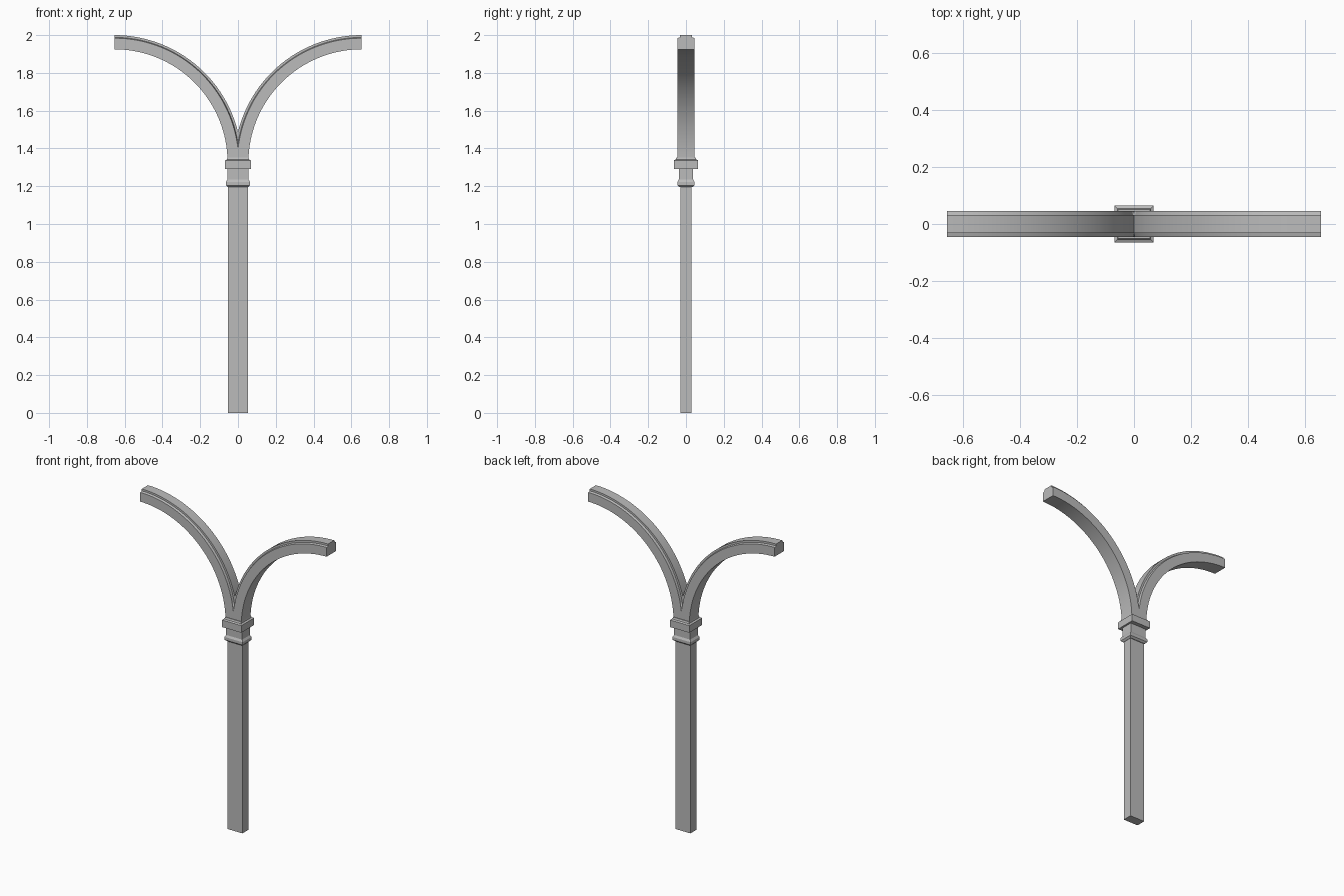
import bpy
import bmesh
from math import cos, sin, pi, radians
from mathutils import Vector

cube = bpy.data.objects.get("Cube")
if cube:
    bpy.data.objects.remove(cube, do_unlink=True)

stone = bpy.data.materials.new("grey stone")
stone.use_nodes = True
GREY = (0.5, 0.5, 0.5, 1.0)
stone.diffuse_color = GREY
stone.node_tree.nodes["Principled BSDF"].inputs["Base Color"].default_value = GREY


def finish(name, bm):
    bmesh.ops.recalc_face_normals(bm, faces=bm.faces)
    mesh = bpy.data.meshes.new(name)
    bm.to_mesh(mesh)
    bm.free()
    mesh.materials.append(stone)
    obj = bpy.data.objects.new(name, mesh)
    bpy.context.collection.objects.link(obj)
    return obj


def stack(name, levels):
    """Rectangular block lofted through levels of (half x, half y, z)."""
    bm = bmesh.new()
    rings = [[bm.verts.new((sx * hx, sy * hy, z))
              for sx, sy in ((-1, -1), (1, -1), (1, 1), (-1, 1))]
             for hx, hy, z in levels]
    for low, high in zip(rings, rings[1:]):
        for i in range(4):
            j = (i + 1) % 4
            bm.faces.new((low[i], low[j], high[j], high[i]))
    bm.faces.new(rings[0][::-1])
    bm.faces.new(rings[-1])
    return finish(name, bm)


# Post and capital mouldings
stack("post_shaft", [(0.052, 0.03, 0), (0.052, 0.03, 1.21)])
stack("lower_collar", [(0.054, 0.034, 1.195), (0.064, 0.045, 1.205),
                       (0.064, 0.045, 1.223), (0.056, 0.038, 1.235)])
stack("capital_neck", [(0.056, 0.038, 1.22), (0.056, 0.038, 1.3)])
stack("upper_collar", [(0.068, 0.064, 1.292), (0.068, 0.064, 1.337),
                       (0.058, 0.054, 1.342), (0.056, 0.05, 1.353)])

# Curved arms: stepped section of (radius, y) swept a quarter turn
CENTRE_X, CENTRE_Z, STEPS = 0.655, 1.325, 32
half = [(0.6, 0.046), (0.659, 0.046), (0.663, 0.031), (0.675, 0.031)]
section = half + [(r, -y) for r, y in reversed(half)]
bm = bmesh.new()
rings = []
for s in range(STEPS + 1):
    a = s / STEPS * pi / 2
    rings.append([bm.verts.new((CENTRE_X - r * cos(a), y, CENTRE_Z + r * sin(a)))
                  for r, y in section])
count = len(section)
for a, b in zip(rings, rings[1:]):
    for i in range(count):
        j = (i + 1) % count
        bm.faces.new((a[i], a[j], b[j], b[i]))
bm.faces.new(rings[0])
bm.faces.new(rings[-1])
# Trim at the middle so the two arms meet in a clean valley
bmesh.ops.bisect_plane(bm, geom=bm.verts[:] + bm.edges[:] + bm.faces[:],
                       plane_co=Vector((0, 0, 0)), plane_no=Vector((1, 0, 0)),
                       clear_inner=True)
arms = finish("arched_arms", bm)
mirror = arms.modifiers.new("mirror", "MIRROR")
mirror.use_axis[0] = True
mirror.use_clip = True

bpy.ops.object.select_all(action="DESELECT")
arms.select_set(True)
bpy.context.view_layer.objects.active = arms
bpy.ops.object.shade_smooth_by_angle(angle=radians(30))
